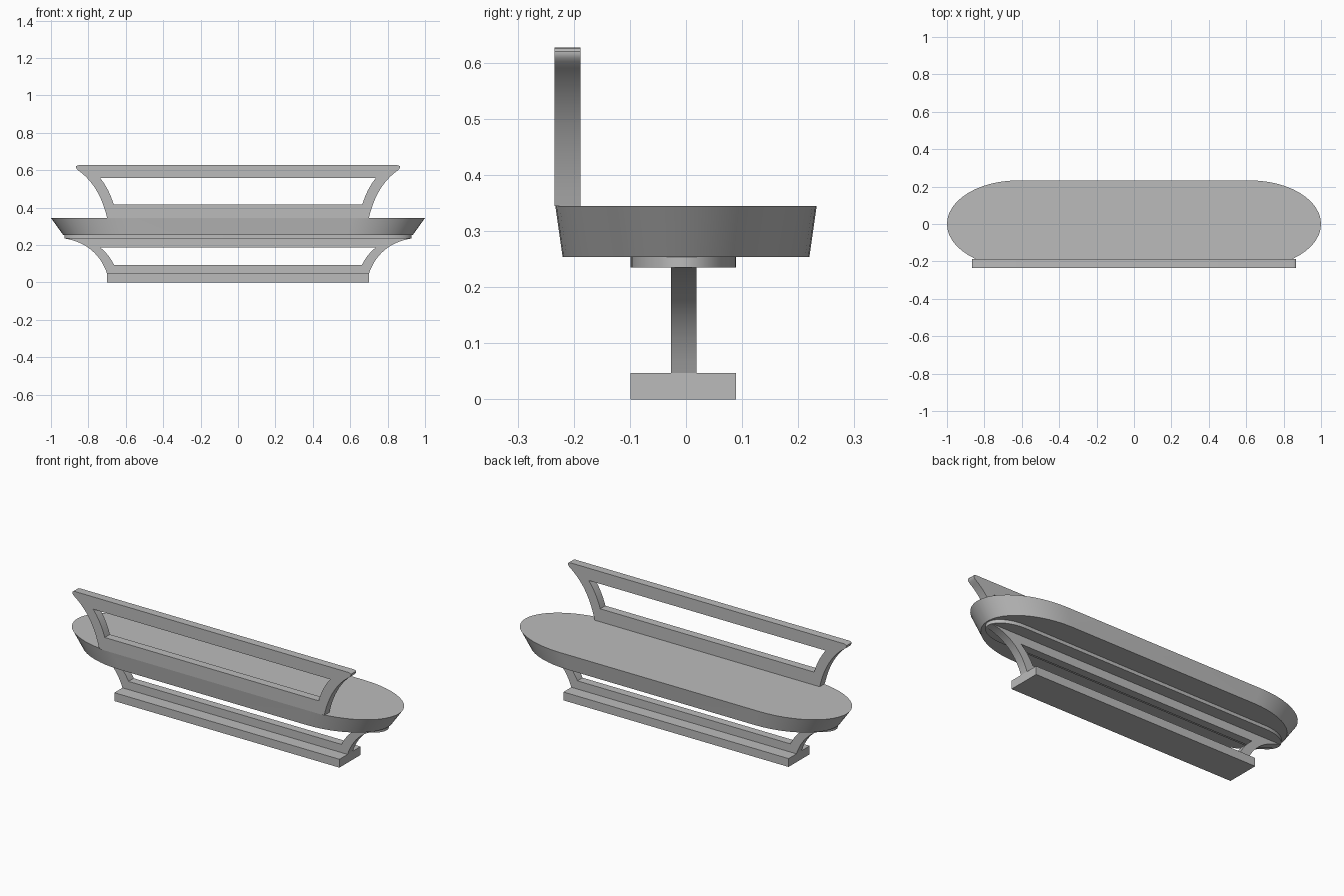
import bpy, bmesh
from math import sin, cos, pi, radians

cube = bpy.data.objects.get("Cube")
if cube:
    bpy.data.objects.remove(cube, do_unlink=True)

# Single grey finish
grey = bpy.data.materials.new("plain grey")
grey.use_nodes = True
colour = (0.5, 0.5, 0.5, 1)
grey.diffuse_color = colour
grey.node_tree.nodes["Principled BSDF"].inputs["Base Color"].default_value = colour


def finish(name, bm):
    bmesh.ops.remove_doubles(bm, verts=bm.verts, dist=0.0001)
    bmesh.ops.recalc_face_normals(bm, faces=bm.faces)
    mesh = bpy.data.meshes.new(name)
    bm.to_mesh(mesh)
    bm.free()
    mesh.materials.append(grey)
    obj = bpy.data.objects.new(name, mesh)
    bpy.context.collection.objects.link(obj)
    bpy.ops.object.select_all(action="DESELECT")
    obj.select_set(True)
    bpy.context.view_layer.objects.active = obj
    bpy.ops.object.shade_smooth_by_angle(angle=radians(30))
    return obj


def stadium(half_x, half_y, end, steps=24):
    """Long outline with straight sides and elliptical ends."""
    pts = []
    for side in (1, -1):
        for i in range(steps + 1):
            a = -pi / 2 + pi * i / steps
            pts.append((side * (half_x - end + end * cos(a)), side * half_y * sin(a)))
    return pts


def loft(name, low, z_low, high, z_high, y=0):
    """Solid between two matching outlines."""
    bm = bmesh.new()
    a = [bm.verts.new((p[0], p[1] + y, z_low)) for p in low]
    b = [bm.verts.new((p[0], p[1] + y, z_high)) for p in high]
    bm.faces.new(a[::-1])
    bm.faces.new(b)
    for i in range(len(a)):
        j = (i + 1) % len(a)
        bm.faces.new((a[i], a[j], b[j], b[i]))
    return finish(name, bm)


def arc(p, c, q, steps=14):
    """Quadratic curve from p to q pulled towards c."""
    ts = [i / steps for i in range(steps + 1)]
    return [tuple((1 - t) ** 2 * p[k] + 2 * t * (1 - t) * c[k] + t * t * q[k]
                  for k in (0, 1)) for t in ts]


def mirrored(side):
    return side + [(-x, z) for x, z in reversed(side)]


def frame(name, outer, inner, y, depth):
    """Extruded symmetrical frame with one opening."""
    curve = bpy.data.curves.new(name, "CURVE")
    curve.dimensions = "2D"
    curve.fill_mode = "BOTH"
    curve.extrude = depth / 2
    for loop in (mirrored(outer), mirrored(inner)):
        spline = curve.splines.new("POLY")
        spline.points.add(len(loop) - 1)
        for point, (x, z) in zip(spline.points, loop):
            point.co = (x, z, 0, 1)
        spline.use_cyclic_u = True
    temp = bpy.data.objects.new(name + " outline", curve)
    bpy.context.collection.objects.link(temp)
    bpy.context.view_layer.update()
    graph = bpy.context.evaluated_depsgraph_get()
    mesh = bpy.data.meshes.new_from_object(temp.evaluated_get(graph))
    bm = bmesh.new()
    bm.from_mesh(mesh)
    for v in bm.verts:
        v.co = (v.co.x, y - v.co.z, v.co.y)
    bpy.data.objects.remove(temp, do_unlink=True)
    bpy.data.meshes.remove(mesh)
    return finish(name, bm)


# Foot block
foot = [(-0.7, -0.094), (0.7, -0.094), (0.7, 0.094), (-0.7, 0.094)]
loft("foot", foot, 0, foot, 0.047, y=-0.005)

# Open pedestal with flared ends
frame("pedestal_frame",
      arc((0.70, 0.047), (0.755, 0.205), (0.925, 0.235)),
      arc((0.662, 0.093), (0.69, 0.15), (0.738, 0.188)),
      y=-0.004, depth=0.046)

# Rounded support plate under the seat
plate = stadium(0.928, 0.094, 0.16)
loft("support_plate", plate, 0.235, plate, 0.254, y=-0.005)

# Seat slab, tapered towards the bottom
loft("seat", stadium(0.935, 0.22, 0.355), 0.254, stadium(1.0, 0.233, 0.38), 0.345)

# Backrest with flared ends and rounded tips
tip = arc((0.858, 0.602), (0.878, 0.625), (0.85, 0.627), steps=6)
frame("backrest_frame",
      arc((0.70, 0.345), (0.74, 0.52), (0.858, 0.602)) + tip[1:],
      arc((0.665, 0.418), (0.69, 0.50), (0.737, 0.558)),
      y=-0.211, depth=0.046)
